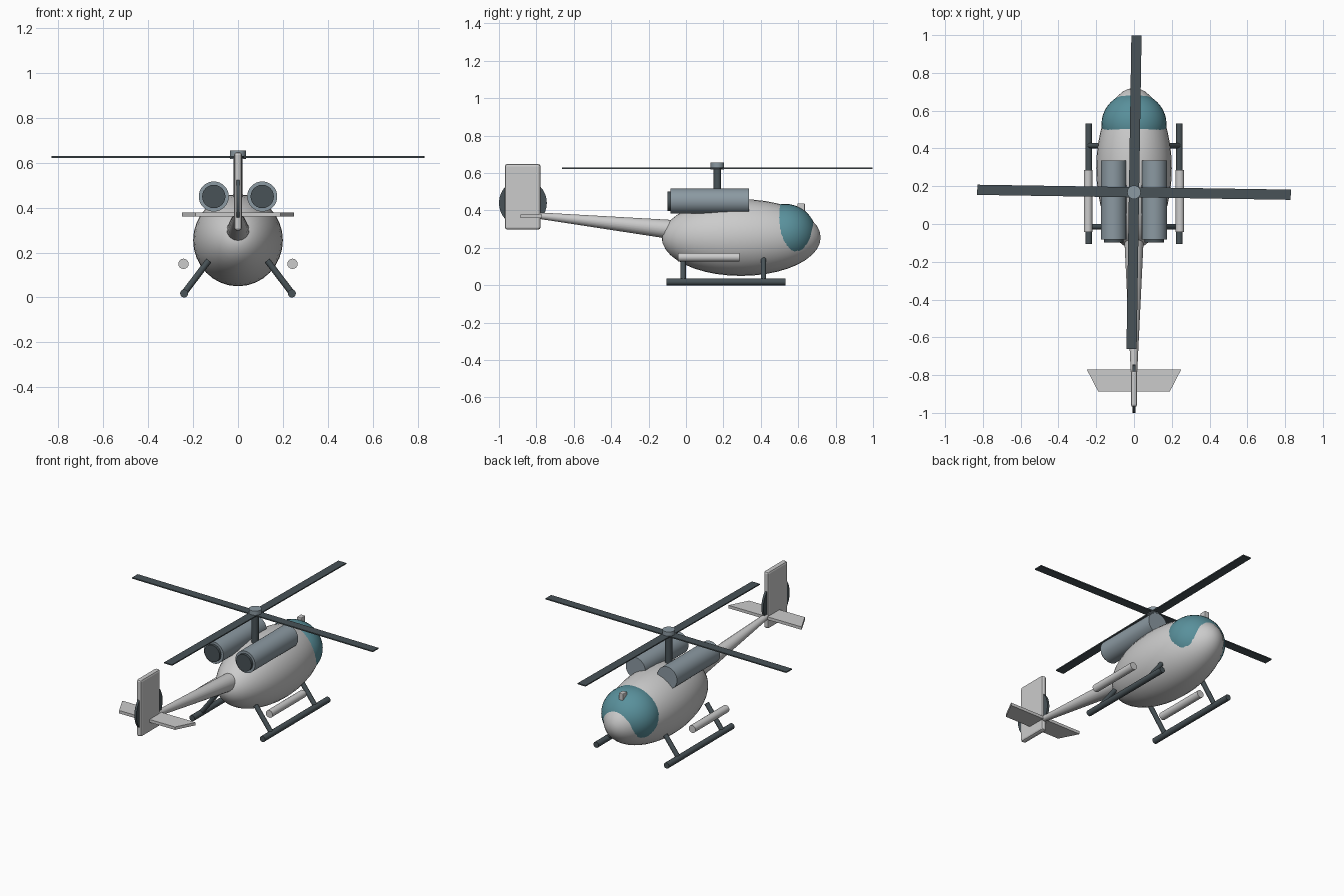
import bpy, math
from mathutils import Vector, Matrix

if "Cube" in bpy.data.objects:
    bpy.data.objects.remove(bpy.data.objects["Cube"])


def material(name, color):
    m = bpy.data.materials.new(name)
    m.diffuse_color = (*color, 1)
    m.use_nodes = True
    m.node_tree.nodes["Principled BSDF"].inputs["Base Color"].default_value = m.diffuse_color
    return m


dark = material("dark_metal", (0.065, 0.085, 0.095))
steel = material("engine_grey", (0.26, 0.32, 0.36))
teal = material("canopy_teal", (0.10, 0.28, 0.33))


def finish(name, mat=None, smooth=True):
    ob = bpy.context.object
    ob.name = name
    if mat:
        ob.data.materials.append(mat)
    bpy.ops.object.transform_apply(location=False, rotation=True, scale=True)
    if smooth:
        bpy.ops.object.shade_smooth_by_angle(angle=math.radians(40))
    return ob


def rod(name, a, b, r1, r2=None, mat=None, sides=24):
    """Cylinder or cone running from point a to point b."""
    a, b = Vector(a), Vector(b)
    d = b - a
    bpy.ops.mesh.primitive_cone_add(
        vertices=sides, radius1=r1, radius2=r1 if r2 is None else r2,
        depth=d.length, location=(a + b) / 2,
        rotation=d.to_track_quat('Z', 'Y').to_euler())
    return finish(name, mat)


def box(name, center, size, mat=None, bevel=0):
    bpy.ops.mesh.primitive_cube_add(size=1, location=center)
    bpy.context.object.scale = size
    ob = finish(name, mat, smooth=False)
    if bevel:
        mod = ob.modifiers.new("soft_edges", 'BEVEL')
        mod.width, mod.segments = bevel, 2
    return ob


def ellipsoid(name, center, radii, mat=None):
    bpy.ops.mesh.primitive_uv_sphere_add(segments=32, ring_count=20, radius=1, location=center)
    bpy.context.object.data.transform(Matrix.Rotation(math.pi / 2, 4, 'X'))
    bpy.context.object.scale = radii
    return finish(name, mat)


# Body and glazed nose
ellipsoid("fuselage", (0, 0.295, 0.255), (0.2, 0.425, 0.205))
ellipsoid("canopy", (0, 0.53, 0.275), (0.172, 0.165, 0.16), teal)
box("roof_sensor", (0, 0.615, 0.415), (0.03, 0.04, 0.045), bevel=0.004)

# Tail boom, fin, tail rotor
rod("tail_boom", (0, 0.0, 0.29), (0, -0.89, 0.383), 0.055, 0.012)
box("tail_fin", (0, -0.873, 0.473), (0.034, 0.19, 0.35), bevel=0.012)
rod("tail_rotor", (-0.007, -0.872, 0.44), (0.007, -0.872, 0.44), 0.128, mat=dark, sides=32)

# Tapered stabilizer: narrow the rear edge of a box
stab = box("stabilizer", (0, -0.828, 0.369), (0.5, 0.116, 0.018))
for v in stab.data.vertices:
    if v.co.y < 0:
        v.co.x *= 0.76

# Engines, skids, struts and side pods on both sides
for s, side in ((-1, "left"), (1, "right")):
    x = s * 0.108
    rod(side + "_engine", (x, -0.083, 0.45), (x, 0.337, 0.45), 0.067, mat=steel, sides=32)
    rod(side + "_exhaust", (x, -0.098, 0.45), (x, -0.05, 0.45), 0.052, mat=dark)
    rod(side + "_skid", (s * 0.24, -0.105, 0.018), (s * 0.24, 0.533, 0.018), 0.018, mat=dark, sides=16)
    for end, y in (("tail", -0.015), ("nose", 0.415)):
        rod(f"{side}_{end}_strut", (s * 0.24, y, 0.02), (s * 0.13, y, 0.165), 0.014, mat=dark, sides=16)
    rod(side + "_pod", (s * 0.243, -0.043, 0.15), (s * 0.243, 0.287, 0.15), 0.023, sides=16)

# Main rotor: mast, hub and four blades
rod("rotor_mast", (0, 0.168, 0.43), (0, 0.168, 0.63), 0.02, mat=dark)
rod("rotor_hub", (0, 0.168, 0.618), (0, 0.168, 0.655), 0.036, mat=steel)
for i in range(4):
    blade = box(f"rotor_blade_{i + 1}", (0, 0.168, 0.626), (0.83, 0.054, 0.007), dark)
    blade.data.transform(Matrix.Rotation(math.radians(90 * i - 0.9), 4, 'Z') @ Matrix.Translation((0.415, 0, 0)))
